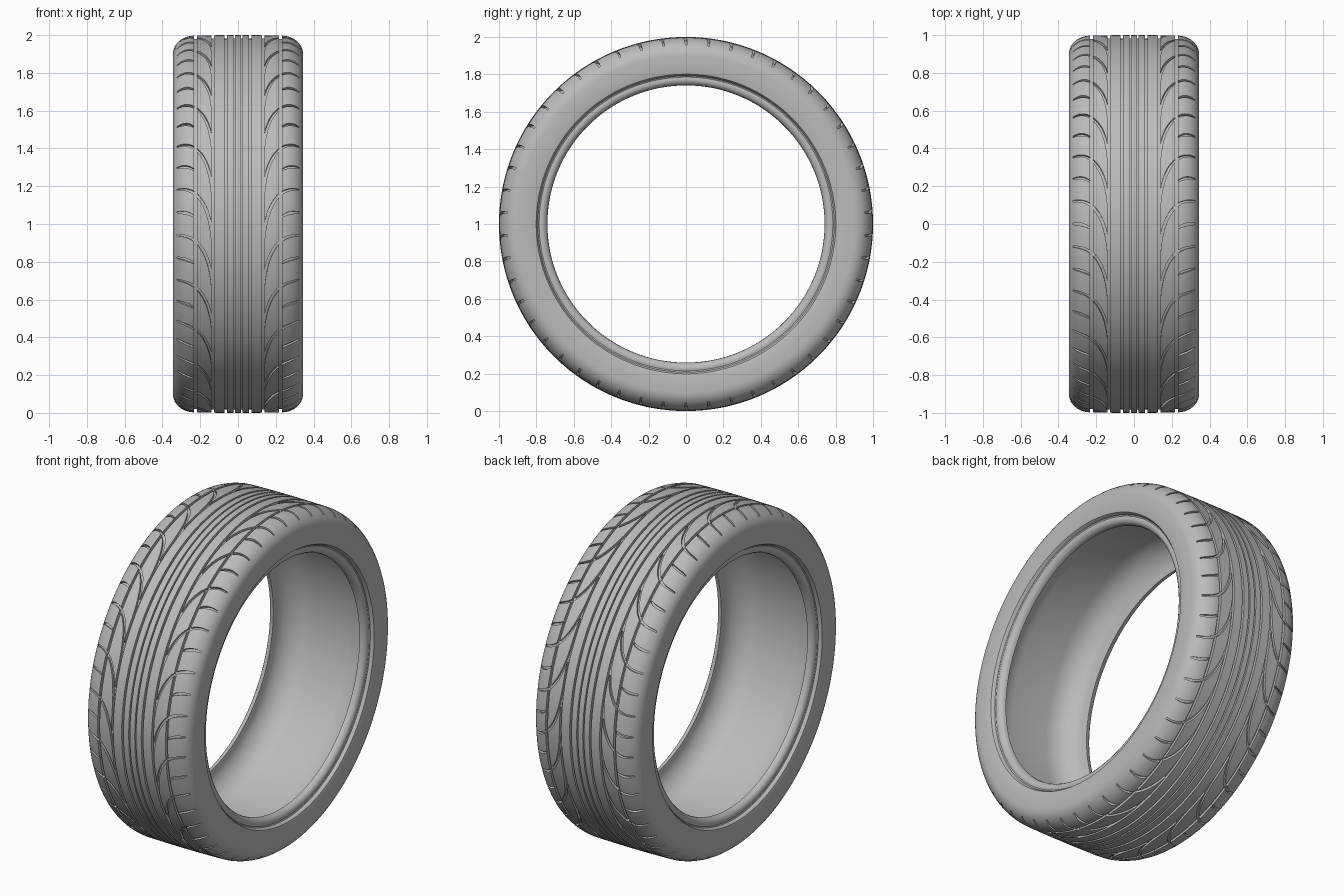
import bpy, bmesh, math
from math import sin, cos, pi, sqrt

old = bpy.data.objects.get("Cube")
if old:
    bpy.data.objects.remove(old, do_unlink=True)

SEGMENTS = 200      # steps around the tyre
PITCHES = 25        # repeats of the tread pattern
FLAT, HALF = 0.235, 0.345


def make_material(name, rgb):
    mat = bpy.data.materials.new(name)
    mat.use_nodes = True
    mat.diffuse_color = (*rgb, 1)
    mat.node_tree.nodes["Principled BSDF"].inputs["Base Color"].default_value = (*rgb, 1)
    return mat


def tread_radius(x):
    """Radius of the outer surface at a distance x from the middle."""
    x = abs(x)
    r = 1 - 0.05 * x * x
    if x > FLAT:
        t = min(1, (x - FLAT) / (HALF - FLAT))
        r -= 0.095 * (1 - sqrt(1 - t * t))
    return r


def place(x, r, a):
    return (x, -r * cos(a), 1 + r * sin(a))


def new_object(name, bm):
    bmesh.ops.recalc_face_normals(bm, faces=bm.faces)
    mesh = bpy.data.meshes.new(name)
    bm.to_mesh(mesh)
    bm.free()
    obj = bpy.data.objects.new(name, mesh)
    bpy.context.collection.objects.link(obj)
    return obj


def half_profile():
    """Cross-section from the tread centre round the sidewall to the liner."""
    pts = [(0, 1)]
    # straight grooves running round the tread
    for x, w in ((0.02, 0.004), (0.065, 0.006), (0.133, 0.006), (0.225, 0.007)):
        for dx, deep in ((-w, 0), (-w, 1), (w, 1), (w, 0)):
            pts.append((x + dx, tread_radius(x + dx) - 0.017 * deep))
    # rounded shoulder
    for i in range(1, 11):
        x = FLAT + (HALF - FLAT) * sin(i / 10 * pi / 2)
        pts.append((x, tread_radius(x)))
    # flat sidewall, rim step and rounded bead
    pts += [(0.345, 0.86), (0.344, 0.81), (0.341, 0.801), (0.334, 0.796),
            (0.322, 0.792), (0.319, 0.785), (0.322, 0.775), (0.32, 0.762),
            (0.312, 0.75), (0.30, 0.743), (0.285, 0.741)]
    # inner liner, a broad curve out from the bead
    for i in range(11):
        a = i / 10 * pi / 2
        pts.append((0.12 + 0.163 * cos(a), 0.748 + 0.142 * sin(a)))
    pts.append((0, 0.892))
    return pts


# Tyre body: mirrored cross-section swept round the axle
half = half_profile()
section = half + [(-x, r) for x, r in half[-2:0:-1]]
bm = bmesh.new()
rings = [[bm.verts.new(place(x, r, 2 * pi * k / SEGMENTS)) for x, r in section]
         for k in range(SEGMENTS)]
n = len(section)
for k in range(SEGMENTS):
    a, b = rings[k], rings[(k + 1) % SEGMENTS]
    for i in range(n):
        j = (i + 1) % n
        bm.faces.new((a[i], a[j], b[j], b[i]))
tyre = new_object("tyre", bm)


def add_groove(bm, side, end_angle, start):
    """Curved tapering strip; start is where along the arc it begins."""
    steps = 16 if start < 0.5 else 8
    path = []
    for i in range(steps + 1):
        u = cos(start + (pi / 2 - start) * i / steps)
        drop = 0.31 * (1 - sqrt(1 - abs(u) ** 2.6))
        path.append((0.322 - 0.187 * u, end_angle - drop))
    prev = None
    for i, (x, a) in enumerate(path):
        x0, a0 = path[max(i - 1, 0)]
        x1, a1 = path[min(i + 1, steps)]
        length = math.hypot(x1 - x0, a1 - a0)
        w = 0.0075 * (0.35 + 0.65 * sin(pi * (0.1 + 0.8 * i / steps)))
        dx, da = -(a1 - a0) / length * w, (x1 - x0) / length * w
        quad = []
        for s, dr in ((1, 0.03), (-1, 0.03), (-1, -0.015), (1, -0.015)):
            r = tread_radius(x) + dr
            quad.append(bm.verts.new(place(side * (x + s * dx), r, a + s * da)))
        if prev:
            for q in range(4):
                p = (q + 1) % 4
                bm.faces.new((prev[q], prev[p], quad[p], quad[q]))
        else:
            bm.faces.new(quad)
        prev = quad
    bm.faces.new(prev)


# Long arcs alternate with short shoulder cuts on both sides
bm = bmesh.new()
step = 2 * pi / PITCHES
for side in (1, -1):
    for k in range(PITCHES):
        add_groove(bm, side, -0.062 + k * step, 0.0)
        add_groove(bm, side, -0.062 + (k + 0.5) * step, 1.08)
cutter = new_object("groove_cutter", bm)
cutter.hide_render = True

cut = tyre.modifiers.new("tread_grooves", "BOOLEAN")
cut.operation = "DIFFERENCE"
cut.solver = "EXACT"
cut.object = cutter
bpy.ops.object.select_all(action="DESELECT")
tyre.select_set(True)
bpy.context.view_layer.objects.active = tyre
bpy.ops.object.modifier_apply(modifier=cut.name)
bpy.data.objects.remove(cutter, do_unlink=True)

# Finish
tyre.data.materials.clear()
tyre.data.materials.append(make_material("rubber_grey", (0.5, 0.5, 0.5)))
bpy.ops.object.shade_smooth_by_angle(angle=math.radians(35))
